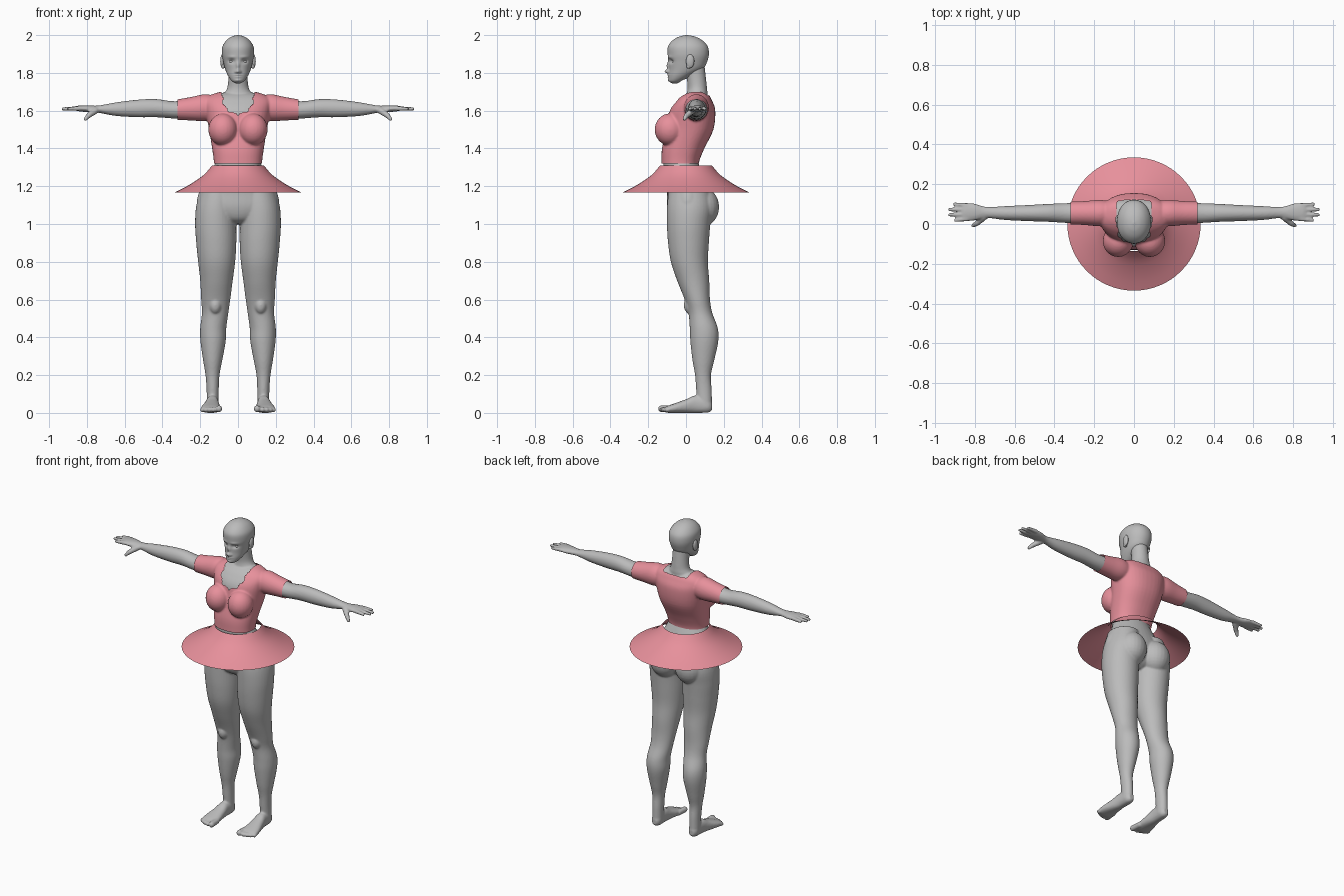
import bpy
import bmesh
import math
from mathutils import Matrix, Vector

cube = bpy.data.objects.get("Cube")
if cube:
    bpy.data.objects.remove(cube, do_unlink=True)


def make_material(name, colour):
    mat = bpy.data.materials.new(name)
    mat.use_nodes = True
    mat.diffuse_color = colour
    mat.node_tree.nodes["Principled BSDF"].inputs["Base Color"].default_value = colour
    return mat


skin = make_material("grey skin", (0.5, 0.5, 0.5, 1))
cloth = make_material("pink cloth", (0.8, 0.28, 0.33, 1))


def smooth_rows(rows, steps):
    """Catmull-Rom interpolation between the rows of a loft."""
    pts = [Vector(r) for r in rows]
    pts = [pts[0]] + pts + [pts[-1]]
    for a, b, c, d in zip(pts, pts[1:], pts[2:], pts[3:]):
        for i in range(steps):
            t = i / steps
            yield (b * 2 + (c - a) * t + (a * 2 - b * 5 + c * 4 - d) * t**2
                   + (b * 3 - a - c * 3 + d) * t**3) / 2
    yield pts[-1]


def loft(bm, rows, axis="z", side=1, segs=40, steps=5, power=2.0, caps=True):
    """Skin rounded sections (position, centre u, centre v, radius u, radius v)."""
    rings = []
    for t, cu, cv, ru, rv in smooth_rows(rows, steps):
        ring = []
        for i in range(segs):
            a = math.tau * i / segs
            c, s = math.cos(a), math.sin(a)
            u = cu + ru * math.copysign(abs(c) ** (2 / power), c)
            v = cv + rv * math.copysign(abs(s) ** (2 / power), s)
            x, y, z = {"x": (t, u, v), "y": (u, t, v), "z": (u, v, t)}[axis]
            ring.append(bm.verts.new((x * side, y, z)))
        rings.append(ring)
    for low, high in zip(rings, rings[1:]):
        for i in range(segs):
            j = (i + 1) % segs
            bm.faces.new((low[i], low[j], high[j], high[i]))
    if caps:
        bm.faces.new(rings[0])
        bm.faces.new(rings[-1])


def ellipsoid(bm, centre, radii):
    mat = Matrix.Translation(centre) @ Matrix.Diagonal((*radii, 1))
    bmesh.ops.create_uvsphere(bm, u_segments=24, v_segments=16, radius=1, matrix=mat)


def digit(bm, start, end, r1, r2):
    """Tapered finger or toe with round ends."""
    a, b = Vector(start), Vector(end)
    turn = (b - a).to_track_quat("Z", "Y").to_matrix().to_4x4()
    bmesh.ops.create_cone(bm, cap_ends=True, segments=16, radius1=r1, radius2=r2,
                          depth=(b - a).length,
                          matrix=Matrix.Translation((a + b) / 2) @ turn)
    ellipsoid(bm, a, (r1, r1, r1))
    ellipsoid(bm, b, (r2, r2, r2))


def finish(bm, name, mat):
    bmesh.ops.recalc_face_normals(bm, faces=bm.faces)
    mesh = bpy.data.meshes.new(name)
    bm.to_mesh(mesh)
    bm.free()
    mesh.materials.append(mat)
    for poly in mesh.polygons:
        poly.use_smooth = True
    obj = bpy.data.objects.new(name, mesh)
    bpy.context.collection.objects.link(obj)
    return obj


def fuse(obj, voxel, rounds):
    """Merge overlapping volumes into one soft surface."""
    remesh = obj.modifiers.new("fuse", "REMESH")
    remesh.mode = "VOXEL"
    remesh.voxel_size = voxel
    remesh.use_smooth_shade = True
    soften = obj.modifiers.new("soften", "SMOOTH")
    soften.factor = 0.5
    soften.iterations = rounds


def torso(bm, inset):
    rows = [(1.28, 0, -.03, .13, .1), (1.33, 0, -.03, .128, .1),
            (1.4, 0, -.015, .137, .112), (1.5, 0, .02, .153, .125),
            (1.6, 0, .033, .172, .122), (1.655, 0, .042, .175, .095),
            (1.685, 0, .05, .14, .07), (1.7, 0, .055, .09, .045)]
    loft(bm, [(z - inset / 2, x, y, rx - inset, ry - inset) for z, x, y, rx, ry in rows],
         power=2.3)


# Body: torso, pelvis, neck and limbs fused together
bm = bmesh.new()
torso(bm, 0.01)
loft(bm, [(1.34, 0, -.03, .112, .088), (1.25, 0, -.005, .155, .1),
          (1.17, 0, .01, .205, .11), (1.09, 0, .01, .215, .11),
          (1.03, 0, .01, .15, .09), (1.0, 0, .01, .05, .05)])
loft(bm, [(1.6, 0, .05, .08, .05), (1.68, 0, .058, .075, .055),
          (1.72, 0, .06, .057, .051), (1.77, 0, .055, .051, .051),
          (1.84, 0, .045, .05, .053)])

leg_rows = [(1.22, .095, .015, .09, .1), (1.1, .114, .02, .106, .12),
            (1.0, .118, .014, .109, .115), (.9, .115, .013, .106, .108),
            (.8, .113, .018, .098, .098), (.7, .114, .038, .086, .085),
            (.6, .118, .06, .077, .067), (.53, .121, .076, .07, .063),
            (.45, .131, .094, .069, .074), (.38, .132, .097, .067, .074),
            (.28, .134, .092, .051, .058), (.2, .135, .09, .037, .042),
            (.12, .134, .095, .032, .041), (.03, .134, .1, .032, .038)]
foot_rows = [(.138, .134, .034, .015, .02), (.115, .134, .04, .03, .038),
             (.05, .136, .046, .033, .046), (0, .139, .036, .041, .036),
             (-.05, .143, .027, .05, .027), (-.09, .144, .02, .054, .02),
             (-.11, .144, .017, .045, .014)]
arm_rows = [(.1, .055, 1.615, .05, .055), (.2, .055, 1.613, .055, .06),
            (.33, .055, 1.604, .05, .046), (.43, .056, 1.613, .045, .048),
            (.52, .055, 1.612, .041, .047), (.645, .055, 1.608, .035, .036),
            (.74, .058, 1.608, .028, .019), (.8, .06, 1.61, .042, .018),
            (.85, .06, 1.612, .046, .014), (.865, .06, 1.612, .04, .009)]
fingers = [(.1, .91), (.073, .935), (.046, .935), (.019, .905)]
toes = [(.101, -.13, .018), (.13, -.128, .013), (.151, -.122, .013),
        (.171, -.113, .012), (.189, -.1, .012)]

for side in (1, -1):
    loft(bm, leg_rows, side=side)
    loft(bm, foot_rows, axis="y", side=side, power=2.3)
    loft(bm, arm_rows, axis="x", side=side)
    ellipsoid(bm, (side * .09, .085, 1.09), (.092, .09, .105))      # buttock
    ellipsoid(bm, (side * .12, .03, .57), (.035, .042, .05))        # kneecap
    for y, tip in fingers:
        digit(bm, (side * .84, .06 + (y - .06) * .85, 1.612),
              (side * (tip - .008), y, 1.61), .012, .009)
    digit(bm, (side * .755, .035, 1.6), (side * .79, .003, 1.575), .018, .014)
    digit(bm, (side * .79, .003, 1.575), (side * .808, -.008, 1.555), .014, .01)
    for x, tip, r in toes:
        digit(bm, (side * (x * .9 + .014), -.07, .022), (side * x, tip, r + .004), r, r)
fuse(finish(bm, "body", skin), .006, 3)

# Head: lofted skull with the face pushed in and out by soft bumps
bm = bmesh.new()
loft(bm, [(1.745, 0, -.06, .012, .015), (1.757, 0, -.055, .033, .034),
          (1.785, 0, -.03, .053, .062), (1.82, 0, 0, .068, .09),
          (1.86, 0, .01, .078, .102), (1.9, 0, .012, .085, .109),
          (1.94, 0, .01, .082, .105), (1.972, 0, .008, .062, .079),
          (1.992, 0, .006, .034, .042), (2.0, 0, .005, .004, .005)],
     segs=96, steps=9, power=2.1)
bumps = [(0, 1.808, .011, .011, -.022), (0, 1.838, .009, .02, -.012),
         (.034, 1.862, .016, .011, .013), (.034, 1.884, .022, .007, -.004),
         (.013, 1.805, .006, .006, -.006), (0, 1.788, .018, .004, -.006),
         (0, 1.777, .016, .004, -.006), (0, 1.761, .016, .008, -.006)]
for vert in bm.verts:
    x, y, z = vert.co
    if y < 0:
        vert.co.y += sum(push * math.exp(-((abs(x) - bx) / w) ** 2 - ((z - bz) / h) ** 2)
                         for bx, bz, w, h, push in bumps)
finish(bm, "head", skin)

for side, label in ((1, "left"), (-1, "right")):
    bm = bmesh.new()
    ellipsoid(bm, (side * .083, .022, 1.862), (.011, .022, .036))
    ellipsoid(bm, (side * .079, .014, 1.836), (.01, .012, .014))
    finish(bm, label + "_ear", skin)
    bm = bmesh.new()
    ellipsoid(bm, (side * .034, -.06, 1.861), (.016, .014, .011))
    finish(bm, label + "_eye", skin)

# Top: torso, bust and sleeves fused, then trimmed open
bm = bmesh.new()
torso(bm, 0)
for side in (1, -1):
    ellipsoid(bm, (side * .08, -.086, 1.5), (.077, .08, .085))
    loft(bm, [(.1, .055, 1.615, .055, .055), (.17, .055, 1.616, .066, .071),
              (.25, .055, 1.61, .06, .062), (.35, .055, 1.604, .056, .051)],
         axis="x", side=side)
source = finish(bm, "top", cloth)
fuse(source, .006, 5)
graph = bpy.context.evaluated_depsgraph_get()
fused = bpy.data.meshes.new_from_object(source.evaluated_get(graph))
source.modifiers.clear()
source.data = fused

bm = bmesh.new()
bm.from_mesh(fused)
for point, normal in (((0, 0, 1.32), (0, 0, -1)), ((.32, 0, 0), (1, 0, 0)),
                      ((-.32, 0, 0), (-1, 0, 0))):
    bmesh.ops.bisect_plane(bm, geom=bm.verts[:] + bm.edges[:] + bm.faces[:],
                           plane_co=point, plane_no=normal, clear_outer=True)


def in_neckline(p):
    """Scalloped round opening at the front, shallow at the back."""
    u, v = p.x / .088, (p.z - 1.665) / .088
    scallop = 1 - .12 * abs(math.sin(5 * math.atan2(u, -v)))
    front = p.y < .05 and math.hypot(u, v) < scallop
    return front or (p.z > 1.682 and abs(p.x) < .085)


bmesh.ops.delete(bm, geom=[f for f in bm.faces if in_neckline(f.calc_center_median())],
                 context="FACES")
bm.to_mesh(fused)
bm.free()

# Skirt: open flared cone
bm = bmesh.new()
loft(bm, [(1.31, 0, 0, .137, .137), (1.257, 0, 0, .185, .185),
          (1.205, 0, 0, .262, .262), (1.167, 0, 0, .335, .335)],
     segs=64, steps=3, caps=False)
finish(bm, "skirt", cloth)
